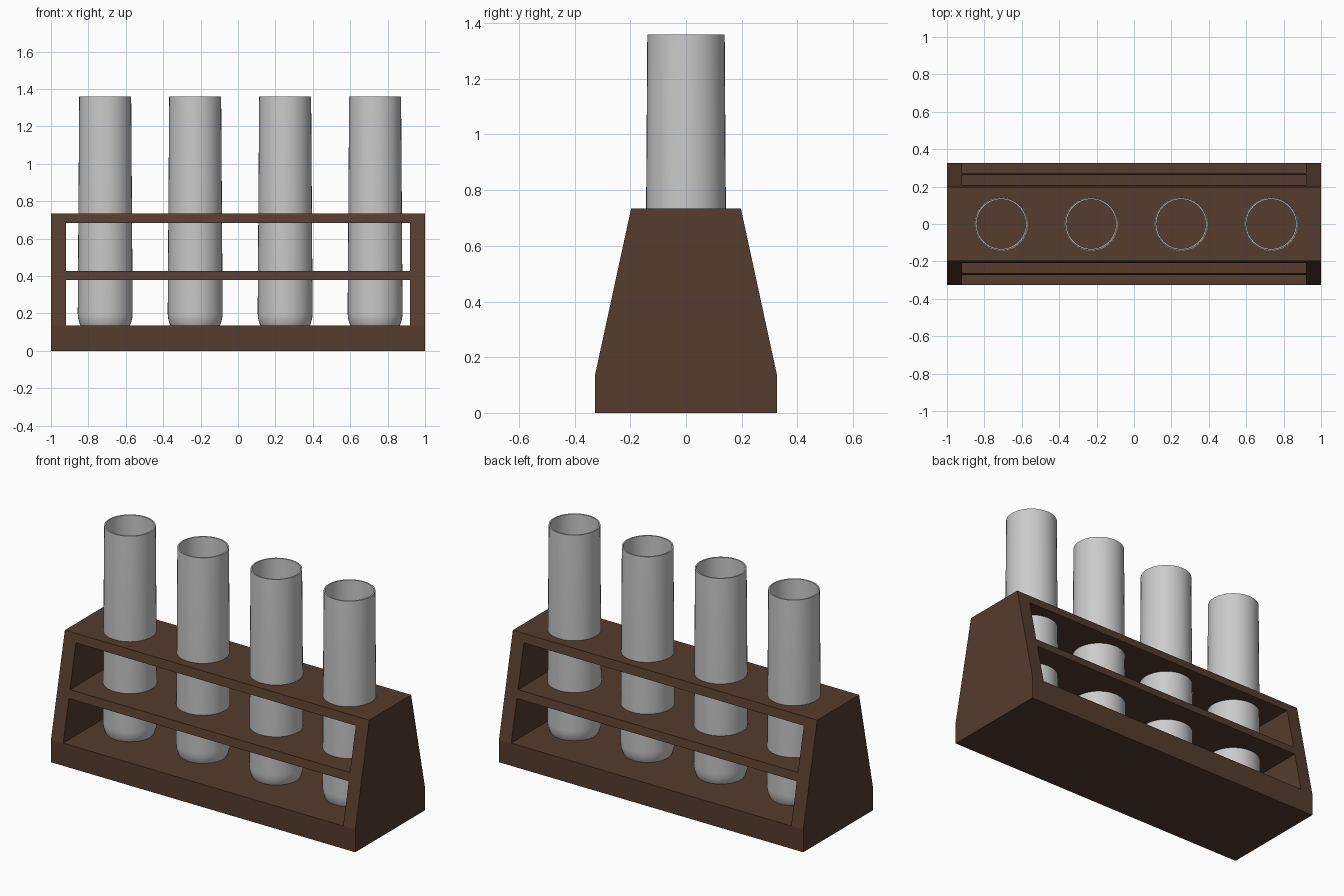
import bpy, bmesh, math

if "Cube" in bpy.data.objects:
    bpy.data.objects.remove(bpy.data.objects["Cube"])

SEG = 40


def new_object(name, bm):
    bmesh.ops.recalc_face_normals(bm, faces=bm.faces)
    me = bpy.data.meshes.new(name)
    bm.to_mesh(me)
    bm.free()
    ob = bpy.data.objects.new(name, me)
    bpy.context.collection.objects.link(ob)
    return ob


def prism(name, profile, half_len):
    """Extrude a (y, z) profile along x, centred on x = 0."""
    bm = bmesh.new()
    face = bm.faces.new([bm.verts.new((-half_len, y, z)) for y, z in profile])
    ext = bmesh.ops.extrude_face_region(bm, geom=[face])
    verts = [g for g in ext["geom"] if isinstance(g, bmesh.types.BMVert)]
    bmesh.ops.translate(bm, verts=verts, vec=(2 * half_len, 0, 0))
    return new_object(name, bm)


def lathe(name, profile):
    """Spin an (r, z) profile around z."""
    bm = bmesh.new()
    vs = [bm.verts.new((r, 0, z)) for r, z in profile]
    es = [bm.edges.new(p) for p in zip(vs, vs[1:])]
    bmesh.ops.spin(bm, geom=vs + es, cent=(0, 0, 0), axis=(0, 0, 1),
                   angle=2 * math.pi, steps=SEG)
    bmesh.ops.remove_doubles(bm, verts=bm.verts, dist=1e-5)
    return new_object(name, bm)


# Wooden rack: tapered body with two windows cut through it, leaving the shelves
half = [(0.327, 0), (0.327, 0.135), (0.197, 0.735)]
rack = prism("rack", half + [(-y, z) for y, z in reversed(half)], 1.0)
for z0, z1 in ((0.135, 0.38), (0.428, 0.685)):
    cutter = prism("window_cutter", [(-0.5, z0), (0.5, z0), (0.5, z1), (-0.5, z1)], 0.92)
    cutter.hide_render = True
    mod = rack.modifiers.new("window", 'BOOLEAN')
    mod.operation = 'DIFFERENCE'
    mod.solver = 'EXACT'
    mod.object = cutter
    bpy.context.view_layer.objects.active = rack
    bpy.ops.object.modifier_apply(modifier=mod.name)
    bpy.data.objects.remove(cutter)

wood = bpy.data.materials.new("dark_wood")
wood.diffuse_color = (0.09, 0.045, 0.027, 1)
wood.use_nodes = True
wood.node_tree.nodes["Principled BSDF"].inputs["Base Color"].default_value = wood.diffuse_color
rack.data.materials.clear()
rack.data.materials.append(wood)

# Test tubes: slightly tapered, round bottomed, thin walled and open on top
R, TOP_R, WALL, TOP, ROUND_Z = 0.147, 0.139, 0.008, 1.36, 0.2


def bowl(r):
    angles = [math.pi / 2 * i / 8 for i in range(9)]
    return [(r * math.sin(a), ROUND_Z - r * math.cos(a)) for a in angles]


outer = bowl(R) + [(TOP_R, TOP)]
inner = bowl(R - WALL) + [(TOP_R - WALL, TOP)]
tube = lathe("test_tube_1", outer + inner[::-1])
for i in range(4):
    ob = tube
    if i:
        ob = tube.copy()
        ob.name = f"test_tube_{i + 1}"
        bpy.context.collection.objects.link(ob)
    ob.location.x = -0.71 + 0.481 * i

bpy.ops.object.select_all(action='DESELECT')
tube.select_set(True)
bpy.context.view_layer.objects.active = tube
bpy.ops.object.shade_smooth_by_angle(angle=math.radians(35))
